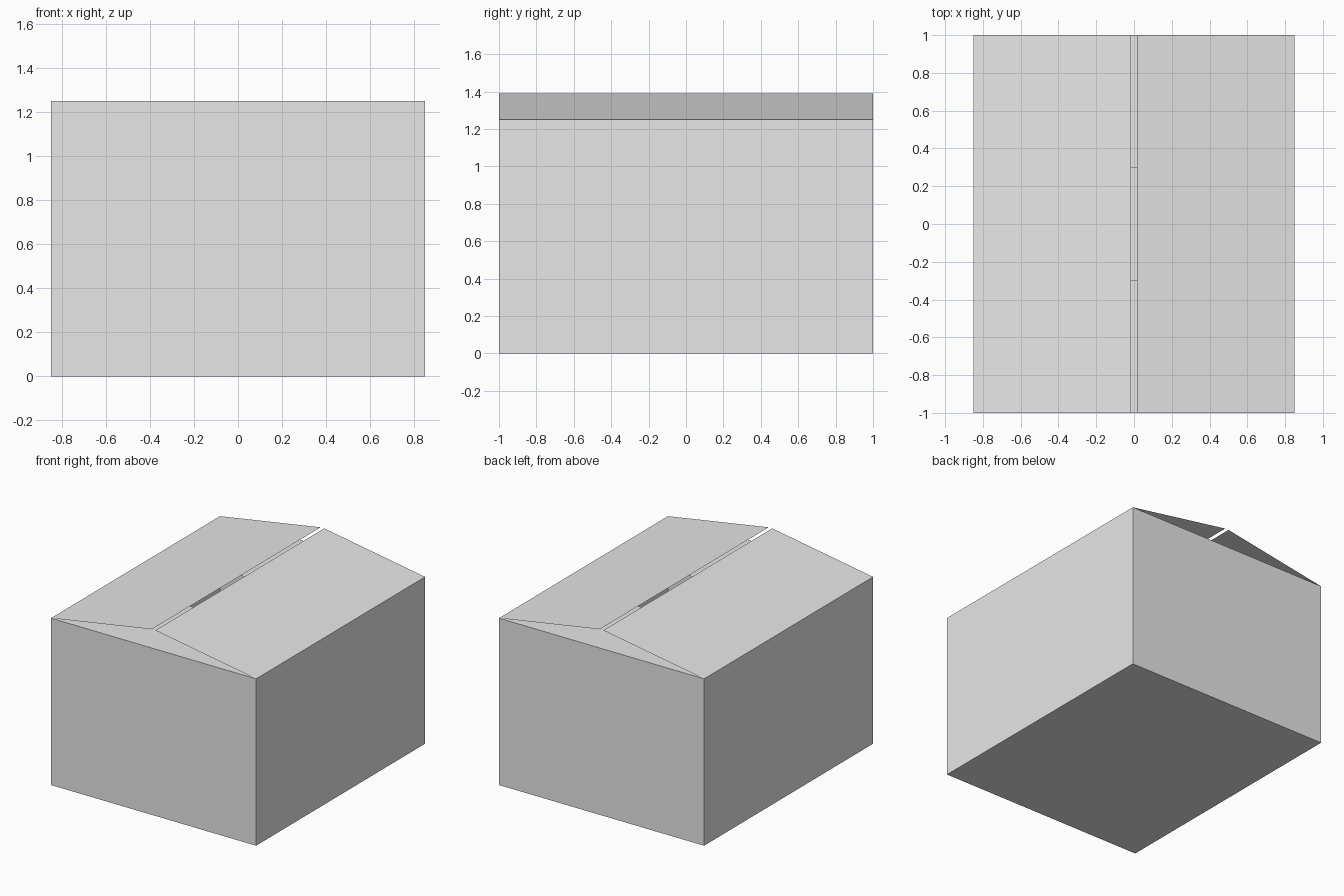
import bpy
import bmesh
from math import atan2, cos, sin, hypot

if "Cube" in bpy.data.objects:
    bpy.data.objects.remove(bpy.data.objects["Cube"])

HALF_W, HALF_D, HEIGHT = 0.85, 1.0, 1.25   # box body
GAP, RIDGE = 0.015, 1.39                   # slit between the long flaps
END_FLAP = 0.7                             # length of the short inner flaps

card = bpy.data.materials.new("light_grey_card")
card.use_nodes = True
grey = (0.8, 0.8, 0.8, 1)
card.diffuse_color = grey
card.node_tree.nodes["Principled BSDF"].inputs["Base Color"].default_value = grey


def add_object(name, bm):
    mesh = bpy.data.meshes.new(name)
    bm.to_mesh(mesh)
    bm.free()
    mesh.materials.append(card)
    obj = bpy.data.objects.new(name, mesh)
    bpy.context.collection.objects.link(obj)
    return obj


def add_flap(name, start, end, length, angle):
    """Sheet hinged on the rim from start to end, folded inwards at an angle."""
    bm = bmesh.new()
    (ax, ay), (bx, by) = start, end
    edge = hypot(bx - ax, by - ay)
    # inward direction is to the left of the rim edge
    ix, iy = -(by - ay) / edge, (bx - ax) / edge
    reach, rise = length * cos(angle), length * sin(angle)
    corners = [(ax, ay, HEIGHT), (bx, by, HEIGHT),
               (bx + ix * reach, by + iy * reach, HEIGHT + rise),
               (ax + ix * reach, ay + iy * reach, HEIGHT + rise)]
    bm.faces.new([bm.verts.new(c) for c in corners])
    return add_object(name, bm)


# Open-topped body: a cuboid with its top face taken off
bm = bmesh.new()
bmesh.ops.create_cube(bm, size=1)
for v in bm.verts:
    v.co = (v.co.x * 2 * HALF_W, v.co.y * 2 * HALF_D, (v.co.z + 0.5) * HEIGHT)
top = [f for f in bm.faces if f.normal.z > 0.5]
bmesh.ops.delete(bm, geom=top, context='FACES_ONLY')
add_object("box_body", bm)

# Long outer flaps, raised towards the middle slit; flat inner end flaps
run, rise = HALF_W - GAP, RIDGE - HEIGHT
for side, left_name, end_name in ((1, "left_flap", "front_end_flap"),
                                  (-1, "right_flap", "back_end_flap")):
    w, d = side * HALF_W, side * HALF_D
    add_flap(left_name, (w, -d), (w, d), hypot(run, rise), atan2(rise, run))
    add_flap(end_name, (-w, -d), (w, -d), END_FLAP, 0)
